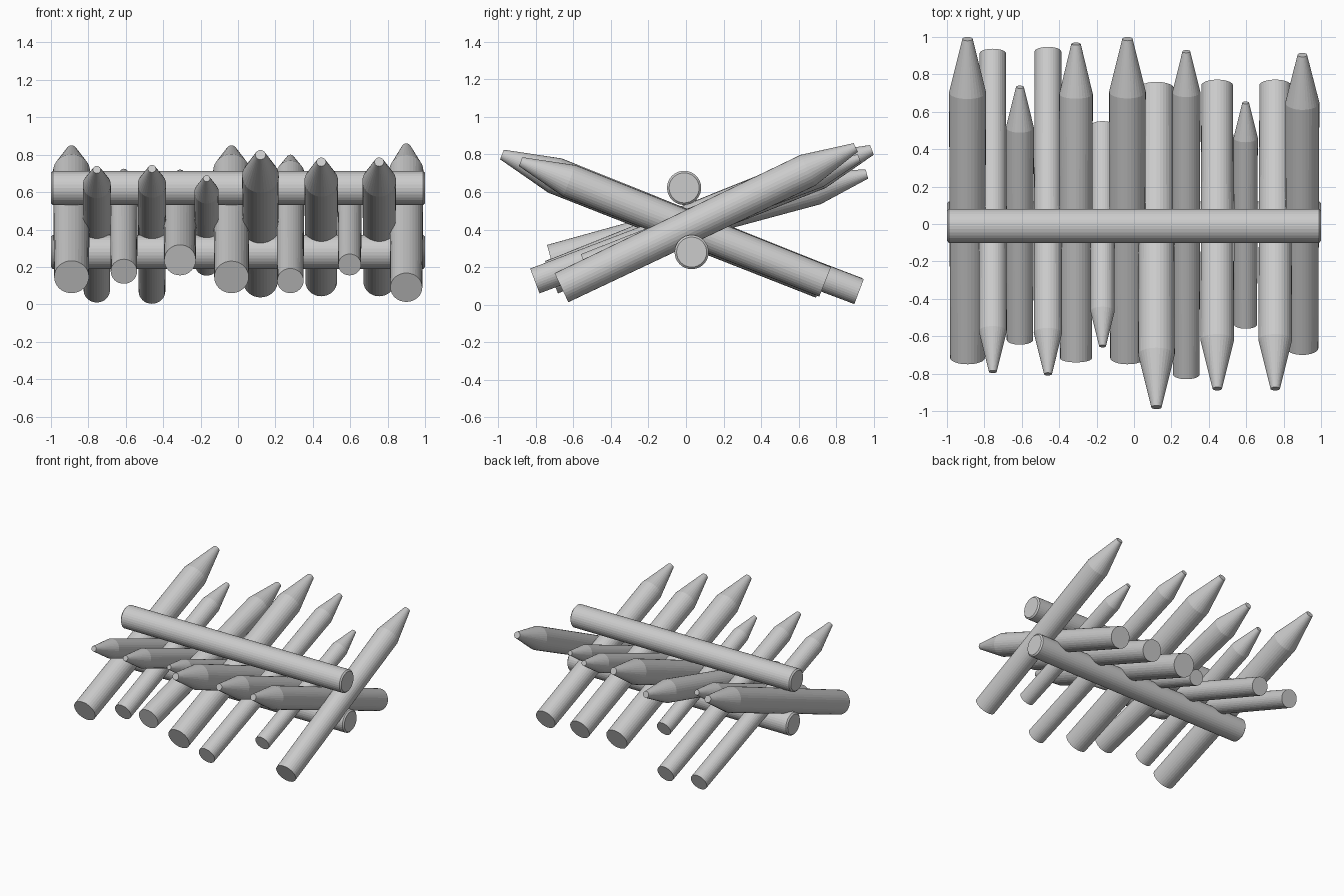
import bpy, bmesh, math
from mathutils import Vector

if "Cube" in bpy.data.objects:
    bpy.data.objects.remove(bpy.data.objects["Cube"])

SEG = 32

def lathe(name, start, end, profile):
    """Round solid along start->end; profile = (distance, radius) rings."""
    start, end = Vector(start), Vector(end)
    rot = (end - start).to_track_quat('Z', 'Y')
    bm = bmesh.new()
    rings = []
    for d, r in profile:
        rings.append([bm.verts.new(start + rot @ Vector((
            r * math.cos(2 * math.pi * i / SEG), r * math.sin(2 * math.pi * i / SEG), d)))
            for i in range(SEG)])
    for a, b in zip(rings, rings[1:]):
        for i in range(SEG):
            j = (i + 1) % SEG
            bm.faces.new((a[i], a[j], b[j], b[i]))
    bm.faces.new(rings[0][::-1])
    bm.faces.new(rings[-1])
    mesh = bpy.data.meshes.new(name)
    bm.to_mesh(mesh)
    bm.free()
    ob = bpy.data.objects.new(name, mesh)
    bpy.context.collection.objects.link(ob)
    bpy.ops.object.select_all(action='DESELECT')
    ob.select_set(True)
    bpy.context.view_layer.objects.active = ob
    bpy.ops.object.shade_smooth_by_angle(angle=math.radians(9))
    return ob

def stake(name, x, r, base_y, tip_y, z_low, z_high):
    """Sharpened stake fitted to its outer extents in y and z."""
    side = 1 if tip_y > base_y else -1
    rb, rt = r * 0.94, r * 0.28
    span, rise = abs(tip_y - base_y), z_high - z_low
    a = math.atan2(rise, span)
    for _ in range(20):
        a = math.atan2(rise - (rb + rt) * math.cos(a), span - (rb + rt) * math.sin(a))
    s, c = math.sin(a), math.cos(a)
    start = Vector((x, base_y + side * rb * s, z_low + rb * c))
    end = Vector((x, tip_y - side * rt * s, z_high - rt * c))
    n = (end - start).length
    lathe(name, start, end, [(0, rb), (n - 3.1 * r, r), (n, rt)])

# Horizontal logs, above and below the crossing
for name, y, z in (("upper_log", -0.01, 0.622), ("lower_log", 0.03, 0.28)):
    lathe(name, (-1, y, z), (1, y, z),
          [(0, 0.08), (0.01, 0.091), (1.99, 0.091), (2, 0.08)])

# Stakes: x, radius, base y, tip y, lowest z, highest z
back_stakes = [
    (-0.89, 0.099, -0.75, 1.00, 0.06, 0.85),
    (-0.61, 0.075, -0.645, 0.74, 0.11, 0.725),
    (-0.31, 0.09, -0.74, 0.97, 0.155, 0.72),
    (-0.035, 0.098, -0.75, 1.00, 0.06, 0.85),
    (0.28, 0.075, -0.83, 0.93, 0.06, 0.80),
    (0.597, 0.065, -0.56, 0.655, 0.155, 0.69),
    (0.90, 0.091, -0.70, 0.915, 0.013, 0.86),
]
front_stakes = [
    (-0.755, 0.075, 0.937, -0.797, 0.01, 0.74),
    (-0.46, 0.076, 0.947, -0.81, 0.003, 0.745),
    (-0.168, 0.065, 0.55, -0.66, 0.153, 0.69),
    (0.12, 0.098, 0.76, -0.99, 0.037, 0.825),
    (0.445, 0.09, 0.772, -0.89, 0.043, 0.785),
    (0.755, 0.09, 0.772, -0.89, 0.043, 0.785),
]
for i, p in enumerate(back_stakes):
    stake(f"back_stake_{i + 1}", *p)
for i, p in enumerate(front_stakes):
    stake(f"front_stake_{i + 1}", *p)
